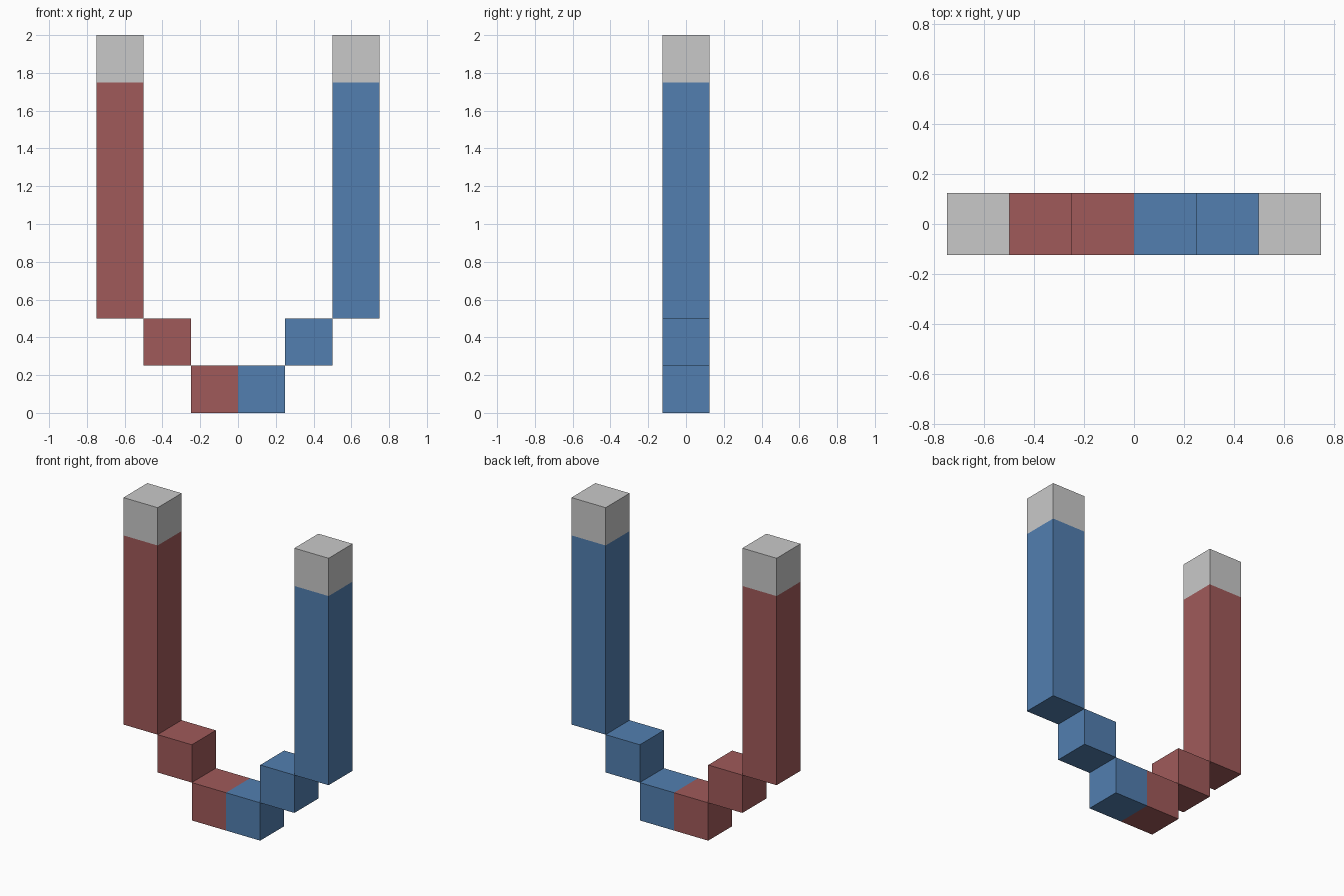
import bpy, bmesh
from mathutils import Vector

if "Cube" in bpy.data.objects:
    bpy.data.objects.remove(bpy.data.objects["Cube"])


def flat_material(name, rgb):
    # convert sRGB bytes to linear
    lin = [((c / 255 + 0.055) / 1.055) ** 2.4 for c in rgb]
    m = bpy.data.materials.new(name)
    m.diffuse_color = (*lin, 1)
    m.use_nodes = True
    m.node_tree.nodes["Principled BSDF"].inputs["Base Color"].default_value = m.diffuse_color
    return m


RED = flat_material("red paint", (160, 90, 90))
BLUE = flat_material("blue paint", (82, 127, 176))
STEEL = flat_material("light grey steel", (201, 201, 201))
U = 0.25  # block size; every part is a multiple of it


def block(name, x, z0, z1, width, mats, axis=None, split=0.0):
    """Box centred on x; beyond `split` along `axis` it takes the second material."""
    bm = bmesh.new()
    bmesh.ops.create_cube(bm, size=1)
    bmesh.ops.scale(bm, vec=(width, U, z1 - z0), verts=bm.verts)
    bmesh.ops.translate(bm, vec=(x, 0, (z0 + z1) / 2), verts=bm.verts)
    if axis:
        axis = Vector(axis)
        bmesh.ops.bisect_plane(bm, geom=bm.verts[:] + bm.edges[:] + bm.faces[:],
                               plane_co=axis * split, plane_no=axis)
        for f in bm.faces:
            f.material_index = int(f.calc_center_median().dot(axis) > split)
    mesh = bpy.data.meshes.new(name)
    bm.to_mesh(mesh)
    bm.free()
    for m in mats:
        mesh.materials.append(m)
    obj = bpy.data.objects.new(name, mesh)
    bpy.context.collection.objects.link(obj)
    return obj


# Bottom of the horseshoe, half red and half blue
block("magnet_base", 0, 0, U, 2 * U, (RED, BLUE), axis=(1, 0, 0))

# Stepped corners and long arms with steel tips
for side, label, paint in ((-1, "left", RED), (1, "right", BLUE)):
    block(label + "_step", side * 1.5 * U, U, 2 * U, U, (paint,))
    block(label + "_arm", side * 2.5 * U, 2 * U, 8 * U, U, (paint, STEEL),
          axis=(0, 0, 1), split=7 * U)
